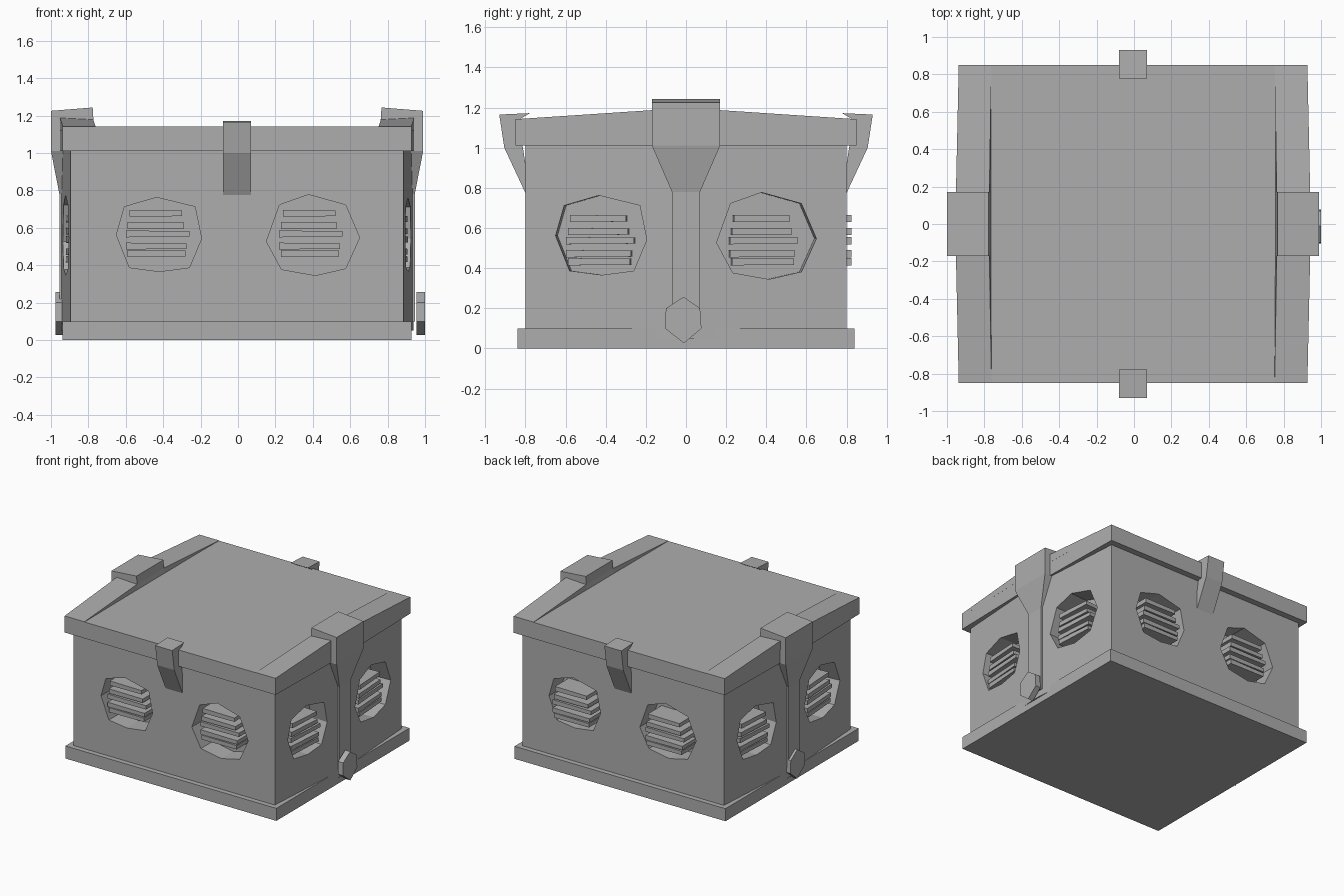
import bpy, bmesh
from math import radians
from mathutils import Matrix, Vector

if "Cube" in bpy.data.objects:
    bpy.data.objects.remove(bpy.data.objects["Cube"], do_unlink=True)

grey = bpy.data.materials.new("crate_grey")
grey.use_nodes = True
COLOUR = (0.42, 0.42, 0.42, 1)
grey.diffuse_color = COLOUR
grey.node_tree.nodes["Principled BSDF"].inputs["Base Color"].default_value = COLOUR
OFF = -0.005


def finish(name, bm):
    bmesh.ops.recalc_face_normals(bm, faces=bm.faces)
    mesh = bpy.data.meshes.new(name)
    bm.to_mesh(mesh)
    bm.free()
    mesh.materials.append(grey)
    obj = bpy.data.objects.new(name, mesh)
    bpy.context.collection.objects.link(obj)
    return obj


def add_prism(bm, profile, near, far, matrix):
    """Close a profile in local x and z, running along local y."""
    ends = [[bm.verts.new(matrix @ Vector((u, y, z))) for u, z in profile]
            for y in (near, far)]
    bm.faces.new(ends[0])
    bm.faces.new(ends[1][::-1])
    n = len(profile)
    for i in range(n):
        j = (i + 1) % n
        bm.faces.new((ends[0][i], ends[1][i], ends[1][j], ends[0][j]))


def prism(name, profile, near, far, matrix):
    bm = bmesh.new()
    add_prism(bm, profile, near, far, matrix)
    return finish(name, bm)


def loft(name, rings):
    bm = bmesh.new()
    loops = [[bm.verts.new(p) for p in ring] for ring in rings]
    bm.faces.new(loops[0])
    bm.faces.new(loops[-1])
    for a, b in zip(loops, loops[1:]):
        for i in range(len(a)):
            j = (i + 1) % len(a)
            bm.faces.new((a[i], a[j], b[j], b[i]))
    return finish(name, bm)


def bowed_slab(name, corner_x, mid_x, half_y, bottom, top):
    """Box whose left and right walls swell towards the middle."""
    plan = [(-corner_x, -half_y), (corner_x, -half_y), (mid_x, 0),
            (corner_x, half_y), (-corner_x, half_y), (-mid_x, 0)]
    return loft(name, [[(x + OFF, y, z) for x, y in plan] for z in (bottom, top)])


def turn(degrees):
    return Matrix.Rotation(radians(degrees), 4, "Z")


# Main volumes
bowed_slab("base", 0.932, 0.932, 0.84, 0, 0.1)
body = bowed_slab("body", 0.89, 0.942, 0.8, 0.05, 1.05)
bowed_slab("lid", 0.932, 0.95, 0.85, 1.01, 1.14)

# Octagonal vents: two uneven outlines, repeated on every wall
SMALL = [(-.015, .2), (.19, .15), (.225, -.02), (.16, -.175),
         (0, -.196), (-.16, -.175), (-.23, 0), (-.187, .15)]
LARGE = [(-.023, .215), (.175, .16), (.25, -.015), (.175, -.18),
         (.014, -.217), (-.167, -.185), (-.248, -.035), (-.178, .16)]
SLATS = [(-.16, .12, .085), (-.17, .13, .02), (-.18, .16, -.025),
         (-.18, .145, -.09), (-.17, .14, -.13)]
DEPTH = 0.15
cut = bmesh.new()
for wall, angle in (("front", 0), ("right", 90), ("back", 180), ("left", -90)):
    side = wall in ("right", "left")
    # names follow the model's own sides
    label = {"right": "left", "left": "right"}.get(wall, wall)
    bars = bmesh.new()
    for u, outline in ((-.42, SMALL), (.4, LARGE)):
        tilt = (3.7 if u > 0 else -3.7) if side else 0
        out = 0.915 if side else 0.8
        m = (Matrix.Translation((OFF if side else 0, 0, 0)) @ turn(angle)
             @ Matrix.Translation((u, -out, .562)) @ turn(tilt))
        add_prism(cut, outline, -.06, DEPTH, m)
        lift = .03 if wall == "front" else 0
        face = -.025 if wall == "back" else .012
        for a, b, z in SLATS:
            z += lift
            bar = [(a, z - .018), (b, z - .015), (b, z + .015), (a, z + .018)]
            add_prism(bars, bar, face, DEPTH + .01, m)
    finish(label + "_vent_slats", bars)

cutter = finish("vent_cutter", cut)
cutter.hide_render = True
mod = body.modifiers.new("vents", "BOOLEAN")
mod.operation = "DIFFERENCE"
mod.solver = "EXACT"
mod.object = cutter
bpy.context.view_layer.objects.active = body
bpy.ops.object.modifier_apply(modifier=mod.name)
bpy.data.objects.remove(cutter, do_unlink=True)

# Side straps, raised lid ends and pegs
for label, s in (("left", 1), ("right", -1)):
    def px(x):
        return s * x + OFF

    strap = [(.1, .07, .95), (.78, .07, .95), (1.01, .17, .995), (1.2, .17, .995)]
    loft(label + "_strap", [[(px(.86), -w, z), (px(x), -w, z),
                             (px(x), w, z), (px(.86), w, z)] for z, w, x in strap])

    cap = [(px(.765), 1.13), (px(.995), 1.13), (px(.995), 1.225), (px(.772), 1.243)]
    prism(label + "_strap_cap", cap, -.17, .17, Matrix())

    # Lid end rises from each corner to the strap
    rise = [(-.85, .932, 0), (-.17, .947, .045), (.17, .947, .045), (.85, .932, 0)]
    loft(label + "_lid_end", [[(px(.757), y, 1.12), (px(x), y, 1.12),
                               (px(x), y, 1.142 + h),
                               (px(.757 + h / 4), y, 1.142 + h * .8)]
                              for y, x, h in rise])

    inner, outer = (.955, 1.0) if s > 0 else (.93, .975)
    peg = [(-.01, .026), (.077, .1), (.07, .2), (-.012, .257), (-.1, .2), (-.105, .1)]
    loft(label + "_peg", [[(s * x, y, z) for y, z in peg] for x in (inner, outer)])

# Hooked latches over the front and back edges of the lid
LATCH = [(.778, 1.172), (.93, 1.165), (.905, 1.0), (.8, .775), (.78, .8), (.835, 1.138)]
for label, angle in (("front", -90), ("back", 90)):
    m = Matrix.Translation((OFF, 0, 0)) @ turn(angle)
    prism(label + "_latch", LATCH, -.075, .075, m)
